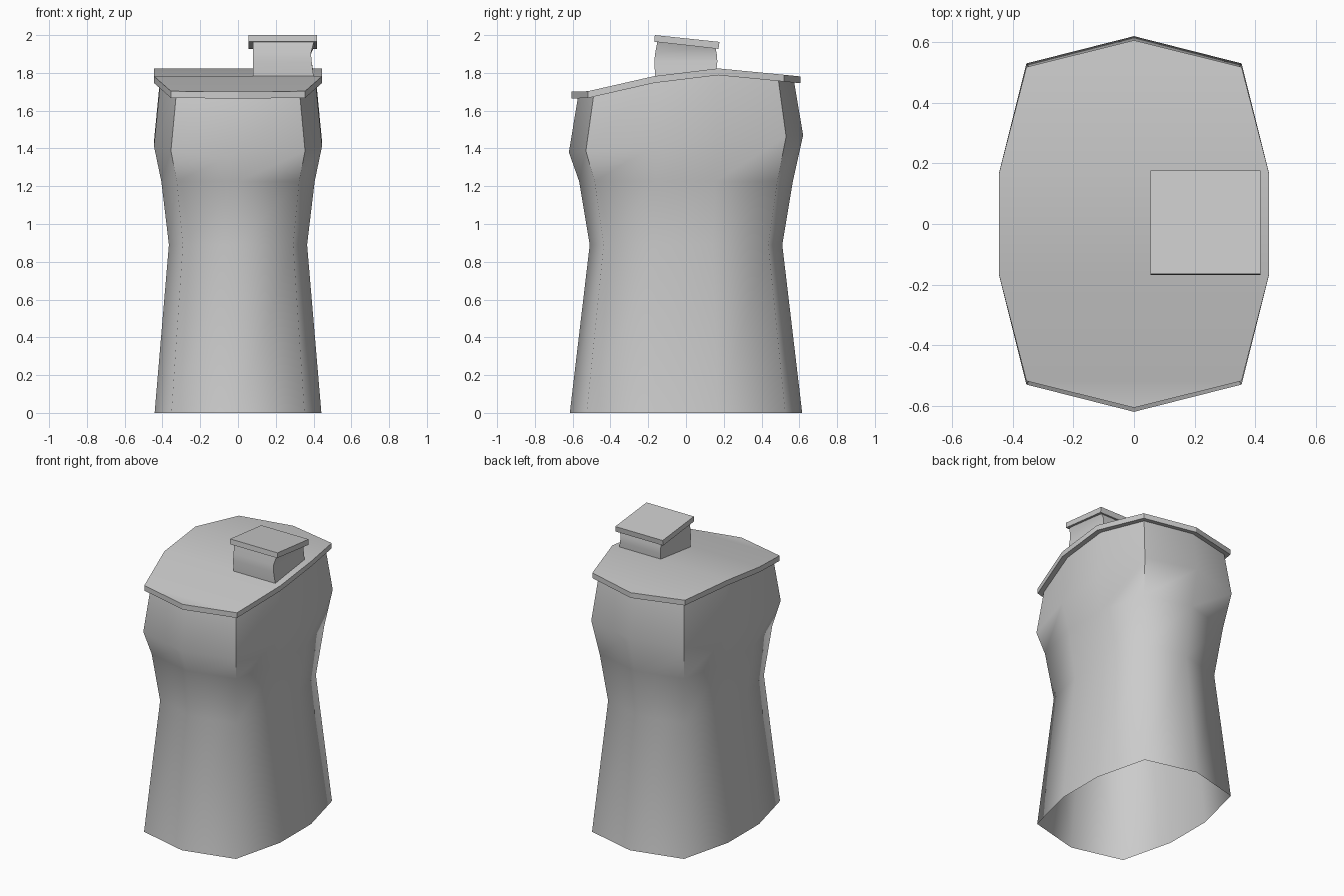
import bpy, bmesh
from mathutils import Vector

if "Cube" in bpy.data.objects:
    bpy.data.objects.remove(bpy.data.objects["Cube"])

# Half outline of the ten-sided plan, mirrored to a full counter-clockwise loop
HALF = [(0, -0.62), (0.355, -0.53), (0.445, -0.17), (0.445, 0.17), (0.355, 0.53), (0, 0.62)]
PLAN = HALF + [(-x, y) for x, y in HALF[-2:0:-1]]

# Height of the lid's top surface along y
LID = [(-0.62, 1.70), (-0.52, 1.703), (-0.17, 1.782), (0.17, 1.824), (0.52, 1.79), (0.62, 1.78)]


def lid_height(y):
    for (y0, z0), (y1, z1) in zip(LID, LID[1:]):
        if y <= y1:
            return z0 + (z1 - z0) * (y - y0) / (y1 - y0)
    return LID[-1][1]


def loft(name, rings, cap_start=False, cap_end=False):
    """Skin a list of matching point loops."""
    bm = bmesh.new()
    loops = [[bm.verts.new(p) for p in r] for r in rings]
    n = len(loops[0])
    for a, b in zip(loops, loops[1:]):
        for i in range(n):
            j = (i + 1) % n
            bm.faces.new((a[i], a[j], b[j], b[i]))
    if cap_start:
        bm.faces.new(loops[0][::-1])
    if cap_end:
        bm.faces.new(loops[-1])
    return finish(name, bm)


def finish(name, bm):
    bmesh.ops.recalc_face_normals(bm, faces=bm.faces)
    mesh = bpy.data.meshes.new(name)
    bm.to_mesh(mesh)
    bm.free()
    ob = bpy.data.objects.new(name, mesh)
    bpy.context.collection.objects.link(ob)
    return ob


def smooth(ob, angle):
    bpy.ops.object.select_all(action='DESELECT')
    ob.select_set(True)
    bpy.context.view_layer.objects.active = ob
    bpy.ops.object.shade_smooth_by_angle(angle=angle)


# Body: waisted shell, open at the bottom, sloping shoulder under the lid
def ring(scale, height):
    return [(x * scale, y * scale, height(y * scale)) for x, y in PLAN]


body = loft("body", [
    ring(0.992, lambda y: 0),
    ring(0.822, lambda y: 0.89),
    ring(0.912, lambda y: 1.225),
    ring(1.0, lambda y: 1.425 + 0.0726 * y),
    ring(0.92, lambda y: lid_height(y) - 0.02),
])
mesh = body.data
for p in mesh.polygons:
    p.use_smooth = True
# Corner edges stay crisp only above the shoulder
for e in mesh.edges:
    a, b = (mesh.vertices[i].co for i in e.vertices)
    if min(a.z, b.z) > 1.2 and abs(a.z - b.z) > 0.12 and 0.3 < abs(a.x) < 0.37:
        e.use_edge_sharp = True

# Lid: slab bent along y, made of strips across x
bm = bmesh.new()
layers = []
for drop in (0, 0.036):
    layers.append([bm.verts.new((x, y * 0.978 if abs(y) > 0.2 else y, lid_height(y * 0.98) - drop))
                   for x, y in PLAN])
for v in layers:
    bm.faces.new((v[0], v[1], v[9]))
    for i in range(1, 4):
        bm.faces.new((v[i], v[i + 1], v[9 - i], v[10 - i]))
    bm.faces.new((v[4], v[5], v[6]))
for i in range(10):
    j = (i + 1) % 10
    bm.faces.new((layers[0][i], layers[0][j], layers[1][j], layers[1][i]))
smooth(finish("lid", bm), 0.45)


# Knob post and its tilted cap
def rect(x0, x1, y0, y1, zf, zb):
    return [(x0, y0, zf), (x1, y0, zf), (x1, y1, zb), (x0, y1, zb)]


post = loft("knob_post", [
    rect(0.08, 0.403, -0.162, 0.158, 1.76, 1.78),
    rect(0.08, 0.39, -0.168, 0.166, 1.86, 1.86),
    rect(0.08, 0.386, -0.163, 0.163, 1.905, 1.90),
    rect(0.078, 0.405, -0.15, 0.155, 1.975, 1.94),
], True, True)
smooth(post, 0.6)
loft("knob_cap", [
    rect(0.055, 0.418, -0.168, 0.172, 1.965, 1.927),
    rect(0.055, 0.418, -0.165, 0.177, 2.0, 1.964),
], True, True)
